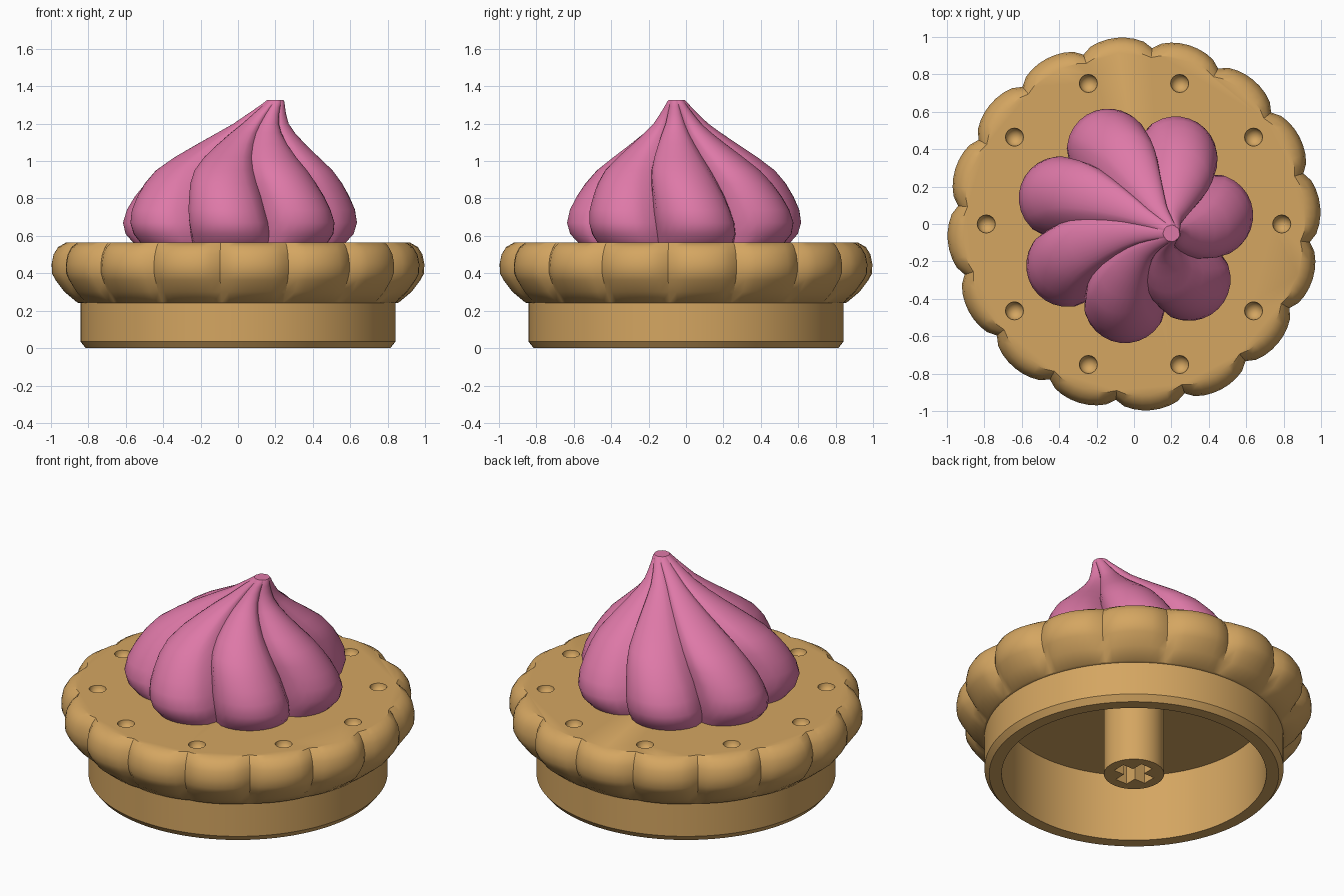
import bpy, bmesh, math
from mathutils import Matrix

if "Cube" in bpy.data.objects:
    bpy.data.objects.remove(bpy.data.objects["Cube"])

TAU = 2 * math.pi


def material(name, rgb):
    m = bpy.data.materials.new(name)
    m.diffuse_color = (*rgb, 1)
    m.use_nodes = True
    m.node_tree.nodes["Principled BSDF"].inputs["Base Color"].default_value = m.diffuse_color
    return m


biscuit_mat = material("biscuit tan", (0.66, 0.38, 0.12))
cream_mat = material("icing pink", (0.73, 0.19, 0.39))


def finish(bm, name, mat):
    """Turn a bmesh into a linked object."""
    bmesh.ops.recalc_face_normals(bm, faces=bm.faces)
    me = bpy.data.meshes.new(name)
    bm.to_mesh(me)
    bm.free()
    ob = bpy.data.objects.new(name, me)
    bpy.context.collection.objects.link(ob)
    me.materials.append(mat)
    return ob


def loft(rings):
    """Skin a list of point rings and cap both ends."""
    bm = bmesh.new()
    vs = [[bm.verts.new(p) for p in ring] for ring in rings]
    n = len(vs[0])
    for a, b in zip(vs, vs[1:]):
        for i in range(n):
            j = (i + 1) % n
            bm.faces.new((a[i], a[j], b[j], b[i]))
    bm.faces.new(vs[0])
    bm.faces.new(vs[-1])
    return bm


def select_only(ob):
    bpy.ops.object.select_all(action='DESELECT')
    ob.select_set(True)
    bpy.context.view_layer.objects.active = ob


def cut(ob, cutter):
    mod = ob.modifiers.new("cut", 'BOOLEAN')
    mod.operation = 'DIFFERENCE'
    mod.solver = 'EXACT'
    mod.object = cutter
    select_only(ob)
    bpy.ops.object.modifier_apply(modifier=mod.name)
    bpy.data.objects.remove(cutter)


def smooth(ob, degrees):
    select_only(ob)
    bpy.ops.object.shade_smooth_by_angle(angle=math.radians(degrees))


def bulge(angle, count, first, power):
    """0 in the notches, 1 on the lobe crests."""
    t = ((angle - first) * count / TAU) % 1
    if t > 1 - 1e-6:
        t = 0
    return max(0, math.sin(math.pi * t)) ** power


# Biscuit: hollow base, flared and scalloped rim (radius, height, notch depth)
profile = [(0.745, 0.42, 0), (0.745, 0, 0), (0.815, 0, 0), (0.842, 0.035, 0),
           (0.842, 0.24, 0), (0.86, 0.243, 0.01), (0.93, 0.30, 0.035),
           (0.98, 0.365, 0.05), (0.998, 0.40, 0.055), (1.0, 0.45, 0.055),
           (0.99, 0.50, 0.055), (0.965, 0.54, 0.05), (0.92, 0.565, 0.025)]
LOBES, SEG = 16, 128
notch0 = math.radians(-5.9)
rings = []
for r, z, depth in profile:
    ring = []
    for i in range(SEG):
        a = notch0 + TAU * i / SEG
        rr = r - depth * (1 - bulge(a, LOBES, notch0, 0.6))
        ring.append((rr * math.cos(a), rr * math.sin(a), z))
    rings.append(ring)
biscuit = finish(loft(rings), "biscuit", biscuit_mat)

# Ring of ten round dimples in the top
bm = bmesh.new()
for k in range(10):
    a = TAU * k / 10
    pos = Matrix.Translation((0.79 * math.cos(a), 0.79 * math.sin(a), 0.567))
    bmesh.ops.create_uvsphere(bm, u_segments=16, v_segments=10, radius=0.049, matrix=pos)
cut(biscuit, finish(bm, "dimple_cutter", biscuit_mat))
smooth(biscuit, 32)

# Centre post with a cross-shaped socket
post_rings = [[(0.17 * math.cos(TAU * i / 32), 0.17 * math.sin(TAU * i / 32), z)
               for i in range(32)] for z in (0, 0.43)]
post = finish(loft(post_rings), "centre_post", biscuit_mat)
w, t = 0.04, 0.112
cross = []
for q in range(4):
    c, s = round(math.cos(q * TAU / 4)), round(math.sin(q * TAU / 4))
    for x, y in ((w, -w), (t, -w), (t, w)):
        cross.append((x * c - y * s, x * s + y * c))
cut(post, finish(loft([[(x, y, z) for x, y in cross] for z in (-0.05, 0.36)]),
                 "socket_cutter", biscuit_mat))
smooth(post, 30)

# Icing swirl: leaning, twisting seven-lobed drop
# (height, radius, lean 0..1, twist in degrees, groove depth)
swirl = [(0.56, 0.575, 0, 0, 0.19), (0.61, 0.622, 0, 0, 0.22), (0.67, 0.64, 0, -1, 0.24),
         (0.74, 0.625, 0.01, -3, 0.25), (0.81, 0.59, 0.03, -5, 0.25),
         (0.88, 0.545, 0.06, -8, 0.25), (0.95, 0.485, 0.11, -11, 0.25),
         (1.02, 0.395, 0.2, -14, 0.25), (1.09, 0.295, 0.34, -17, 0.24),
         (1.15, 0.212, 0.48, -20, 0.22), (1.20, 0.15, 0.62, -22, 0.2),
         (1.25, 0.106, 0.77, -24, 0.17), (1.29, 0.073, 0.9, -26, 0.13),
         (1.315, 0.054, 0.98, -27, 0.08), (1.327, 0.044, 1, -28, 0.05)]
PETALS, SEG = 7, 84
valley0 = math.radians(33)
rings = []
for z, r, lean, twist, depth in swirl:
    ring = []
    for i in range(SEG):
        a = valley0 + TAU * i / SEG
        rr = r * (1 - depth * (1 - bulge(a, PETALS, valley0, 0.65)))
        a += math.radians(twist)
        ring.append((0.2 * lean + rr * math.cos(a), -0.05 * lean + rr * math.sin(a), z))
    rings.append(ring)
icing = finish(loft(rings), "icing_swirl", cream_mat)
smooth(icing, 40)
